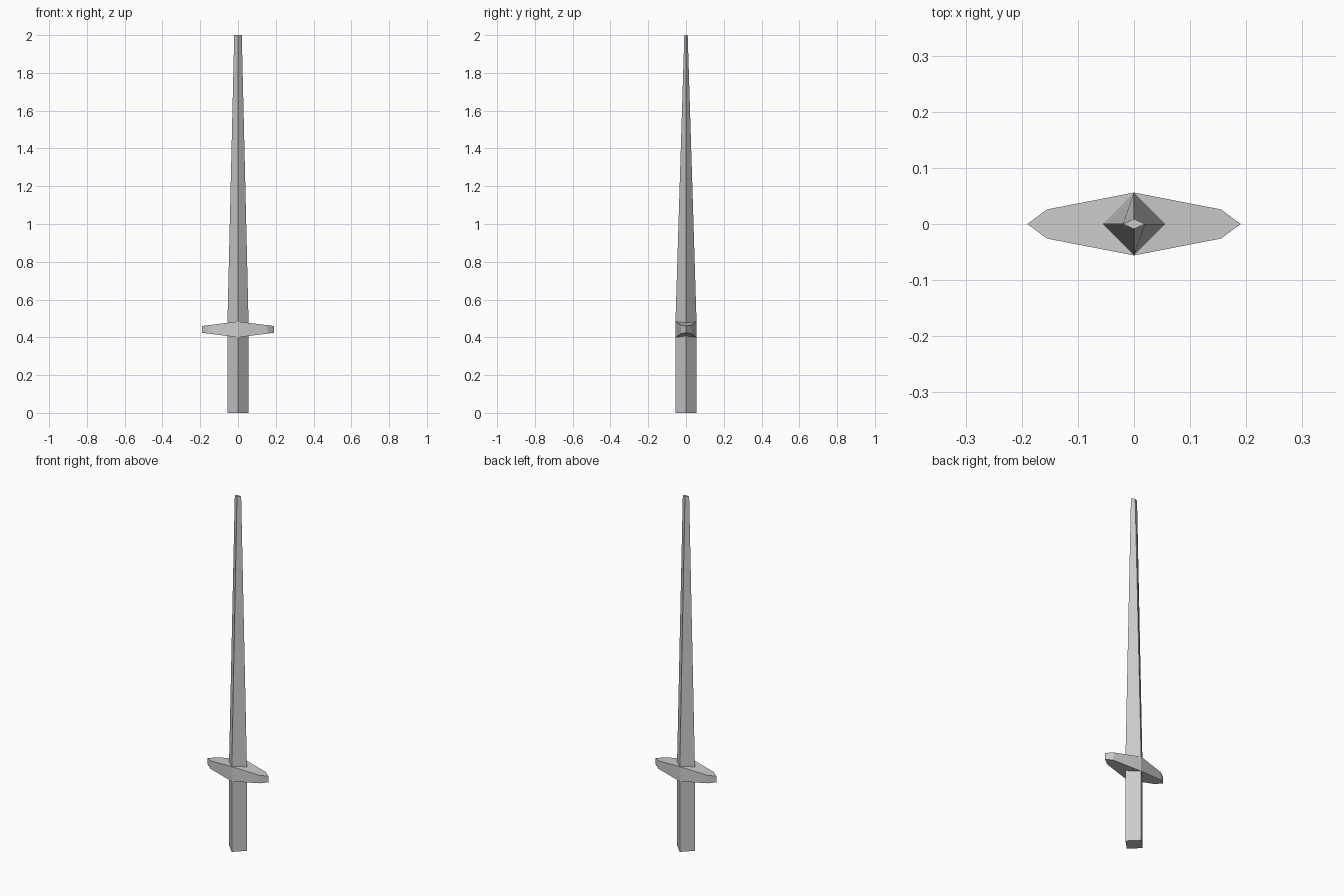
import bpy

if "Cube" in bpy.data.objects:
    bpy.data.objects.remove(bpy.data.objects["Cube"])


def make_prism(name, bottom, top):
    """Closed solid joining two matching outlines."""
    n = len(bottom)
    faces = [tuple(reversed(range(n))), tuple(range(n, 2 * n))] if n == 4 else []
    faces += [(i, (i + 1) % n, n + (i + 1) % n, n + i) for i in range(n)]
    mesh = bpy.data.meshes.new(name)
    obj = bpy.data.objects.new(name, mesh)
    bpy.context.collection.objects.link(obj)
    if n == 8:
        # outline folds along the line between points 2 and 6 (x = 0)
        for half in ((6, 7, 0, 1, 2), (2, 3, 4, 5, 6)):
            faces.append(tuple(i + n for i in half))
            faces.append(tuple(reversed(half)))
    mesh.from_pydata(bottom + top, [], faces)
    mesh.update()
    return obj


def diamond(rx, ry, z):
    return [(rx, 0, z), (0, ry, z), (-rx, 0, z), (0, -ry, z)]


# Straight diamond-section handle
make_prism("handle", diamond(0.056, 0.056, 0), diamond(0.056, 0.056, 0.41))

# Tapering diamond-section blade with a blunt tip
make_prism("blade", diamond(0.056, 0.056, 0.475), diamond(0.02, 0.009, 2.0))

# Crossguard: eight-sided outline, thickest in the middle
outline = [(0.19, 0), (0.155, 0.026), (0, 0.056), (-0.155, 0.026),
           (-0.19, 0), (-0.155, -0.026), (0, -0.056), (0.155, -0.026)]
mid_z = 0.442


def half_height(x):
    return 0.042 - 0.024 * abs(x) / 0.19


make_prism("crossguard",
           [(x, y, mid_z - half_height(x)) for x, y in outline],
           [(x, y, mid_z + half_height(x)) for x, y in outline])
